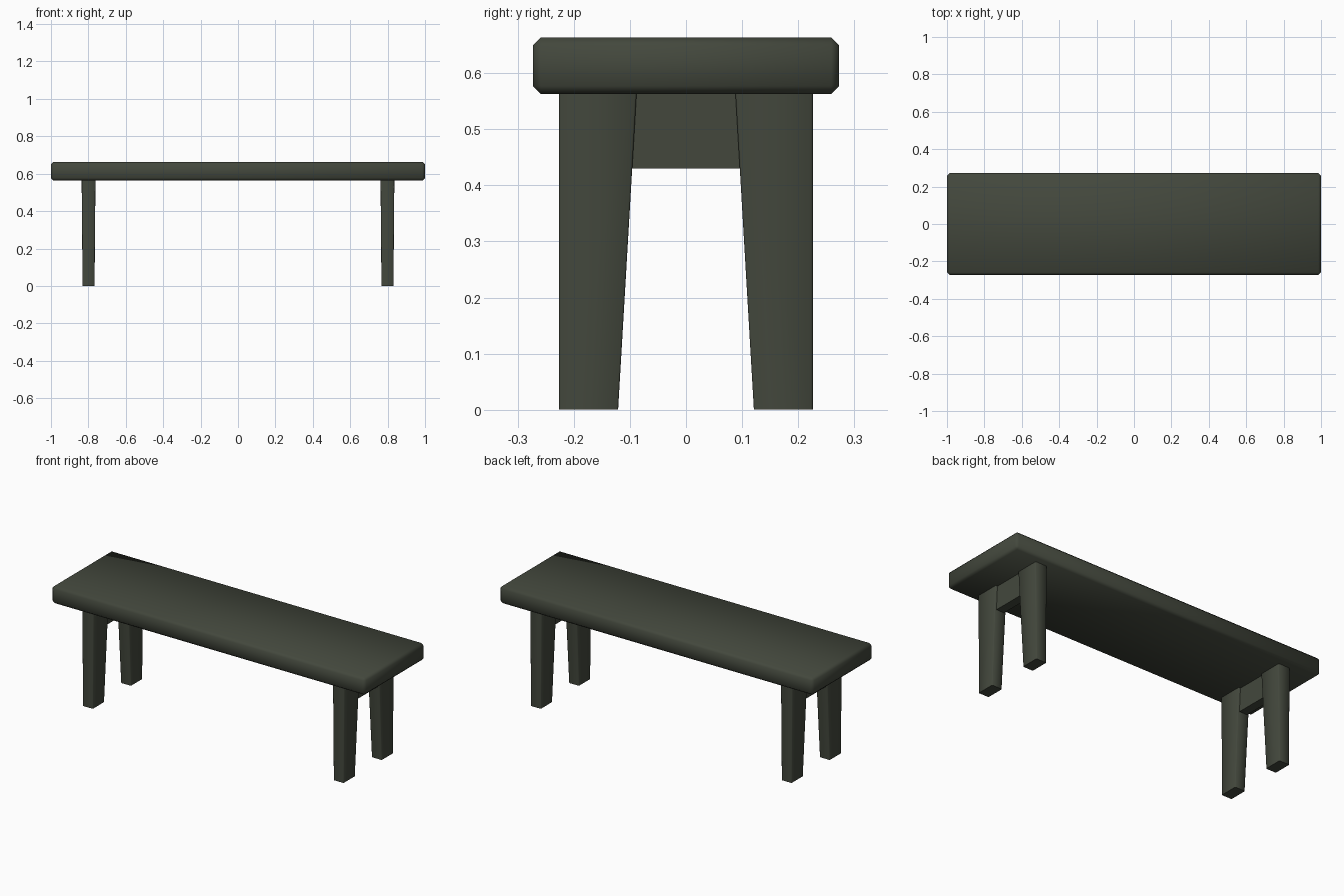
import bpy, bmesh

if "Cube" in bpy.data.objects:
    bpy.data.objects.remove(bpy.data.objects["Cube"])

# Single dark grey-green finish
paint = bpy.data.materials.new("dark_olive")
paint.diffuse_color = (0.056, 0.064, 0.046, 1)
paint.use_nodes = True
paint.node_tree.nodes["Principled BSDF"].inputs["Base Color"].default_value = paint.diffuse_color


def make(name, bm, smooth=True):
    bmesh.ops.recalc_face_normals(bm, faces=bm.faces)
    mesh = bpy.data.meshes.new(name)
    for f in bm.faces:
        f.smooth = smooth
    bm.to_mesh(mesh)
    bm.free()
    mesh.materials.append(paint)
    ob = bpy.data.objects.new(name, mesh)
    bpy.context.collection.objects.link(ob)
    return ob


def box(x0, x1, y0, y1, z0, z1):
    bm = bmesh.new()
    bmesh.ops.create_cube(bm, size=1)
    for v in bm.verts:
        v.co.x = x1 if v.co.x > 0 else x0
        v.co.y = y1 if v.co.y > 0 else y0
        v.co.z = z1 if v.co.z > 0 else z0
    return bm


# Seat plank with chamfered edges
bm = box(-1, 1, -0.273, 0.273, 0.563, 0.663)
bmesh.ops.bevel(bm, geom=bm.edges[:], offset=0.014, segments=1,
                affect='EDGES', profile=0.5)
make("seat", bm)

for sx, end in ((-1, "left"), (1, "right")):
    # Legs: straight outer side, tapered inner side
    for sy, side in ((-1, "front"), (1, "back")):
        bm = box(-0.037, 0.037, 0.088, 0.226, 0, 0.565)
        for v in bm.verts:
            if v.co.z < 0.1:
                v.co.x *= 0.032 / 0.037
                if v.co.y < 0.15:
                    v.co.y = 0.121
        uprights = [e for e in bm.edges
                    if abs(e.verts[0].co.z - e.verts[1].co.z) > 0.3]
        bmesh.ops.bevel(bm, geom=uprights, offset=0.003, segments=1,
                        affect='EDGES', profile=0.5)
        for v in bm.verts:
            v.co.x += sx * 0.799
            v.co.y *= sy
        leg = make(f"{side}_{end}_leg", bm)
        for p in leg.data.polygons:
            p.use_smooth = abs(p.normal.z) < 0.5

    # Short rail between each pair of legs
    make(f"{end}_rail", box(sx * 0.799 - 0.025, sx * 0.799 + 0.025,
                            -0.105, 0.105, 0.43, 0.565), smooth=False)
